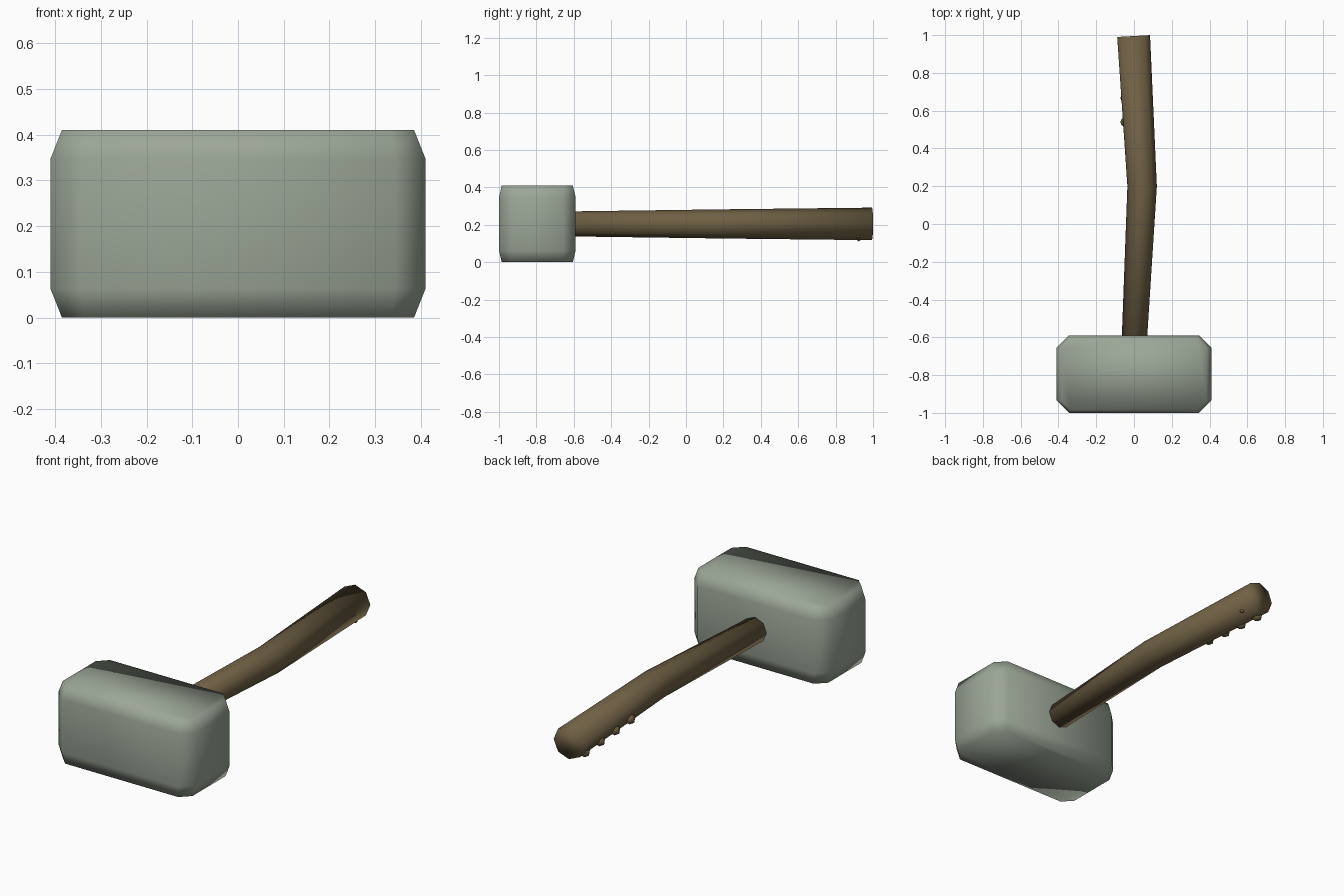
import bpy, bmesh, math
from mathutils import Vector

if "Cube" in bpy.data.objects:
    bpy.data.objects.remove(bpy.data.objects["Cube"])


def material(name, rgb):
    m = bpy.data.materials.new(name)
    m.diffuse_color = (*rgb, 1)
    m.use_nodes = True
    m.node_tree.nodes["Principled BSDF"].inputs["Base Color"].default_value = m.diffuse_color
    return m


STONE = material("grey green stone", (0.33, 0.38, 0.31))
WOOD = material("brown wood", (0.16, 0.117, 0.058))


def loft(name, rings, mat):
    """Join rings of points into a closed, smooth-shaded solid."""
    bm = bmesh.new()
    loops = [[bm.verts.new(p) for p in ring] for ring in rings]
    n = len(loops[0])
    for a, b in zip(loops, loops[1:]):
        for i in range(n):
            j = (i + 1) % n
            bm.faces.new((a[i], a[j], b[j], b[i]))
    bm.faces.new(loops[0])
    bm.faces.new(loops[-1])
    bmesh.ops.recalc_face_normals(bm, faces=bm.faces)
    for f in bm.faces:
        f.smooth = True
    me = bpy.data.meshes.new(name)
    bm.to_mesh(me)
    bm.free()
    me.materials.append(mat)
    ob = bpy.data.objects.new(name, me)
    bpy.context.collection.objects.link(ob)
    return ob


# Hammer head: block with cut vertical corners and inset top and bottom
def head_ring(hx, hy, cut, z):
    corners = [(hx, hy - cut), (hx - cut, hy)]
    quarter = corners + [(-x, y) for x, y in reversed(corners)]
    return [(x, y - 0.795, z) for x, y in quarter + [(-x, -y) for x, y in quarter]]


loft("hammer_head", [head_ring(0.385, 0.19, 0.05, 0),
                     head_ring(0.41, 0.205, 0.066, 0.063),
                     head_ring(0.41, 0.205, 0.066, 0.347),
                     head_ring(0.385, 0.19, 0.05, 0.41)], STONE)


# Bent eight-sided handle, thicker towards the grip end
def handle_ring(x, y, r, slope):
    side = Vector((1, -slope, 0)).normalized()
    return [Vector((x, y, 0.205)) + side * r * math.cos(t) + Vector((0, 0, r * math.sin(t)))
            for t in (i * math.tau / 8 for i in range(8))]


loft("handle", [handle_ring(-0.005, -0.75, 0.065, 0.05),
                handle_ring(0.043, 0.2, 0.078, 0),
                handle_ring(-0.002, 0.995, 0.087, -0.056)], WOOD)


# Row of small knots along the grip, plus a tiny one on the other side
def knot(name, loc, r):
    bpy.ops.mesh.primitive_ico_sphere_add(subdivisions=1, radius=r, location=loc)
    ob = bpy.context.object
    ob.name = name
    ob.data.materials.append(WOOD)
    bpy.ops.object.shade_smooth()


for i in range(4):
    knot(f"grip_knot_{i + 1}", (-0.045, 0.54 + 0.128 * i, 0.172 - 0.01 * i), 0.03)
knot("small_knot", (0.051, 0.92, 0.14), 0.012)
